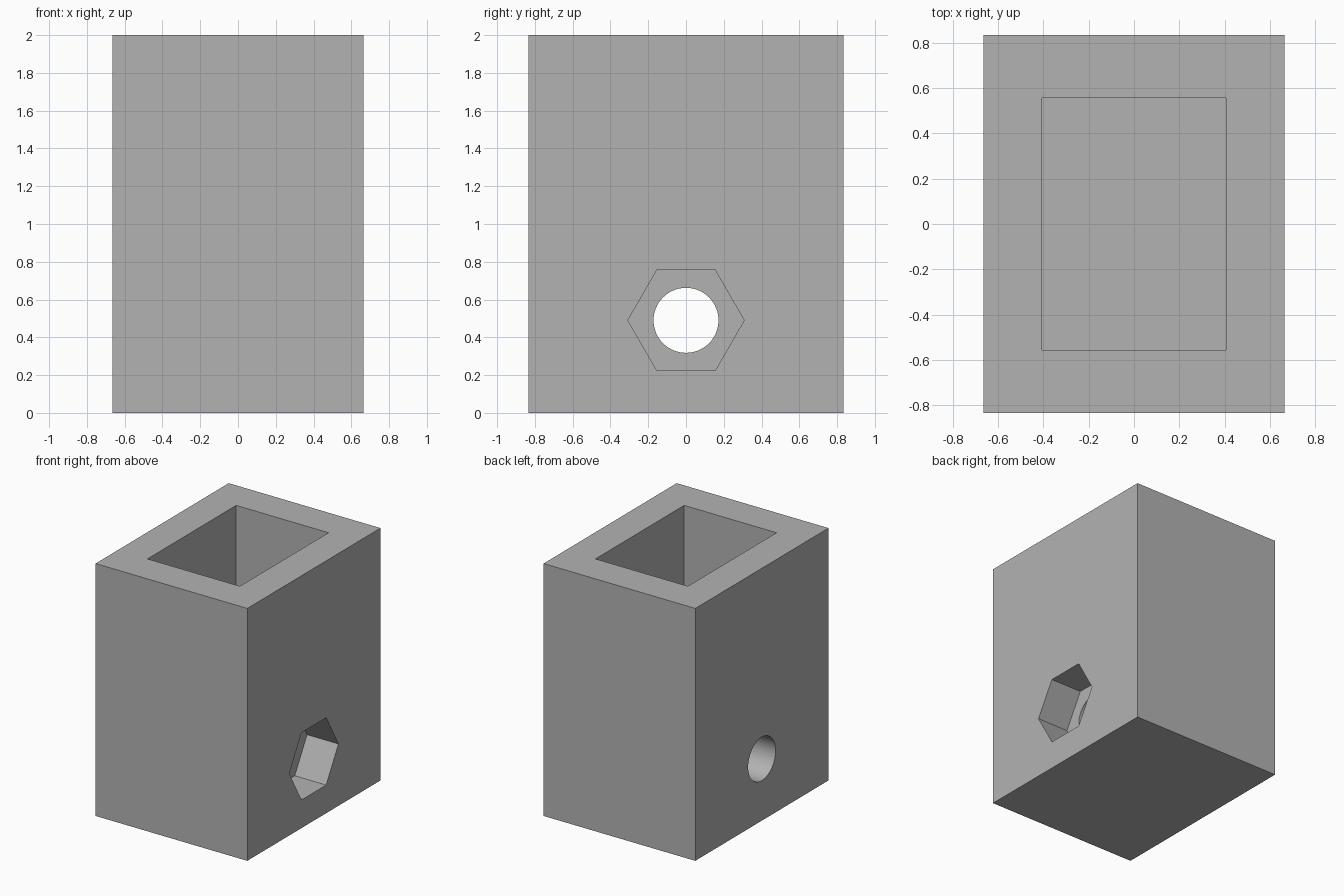
import bpy
import math

if "Cube" in bpy.data.objects:
    bpy.data.objects.remove(bpy.data.objects["Cube"])

W, D, H = 1.33, 1.667, 2.0      # block size
HOLE_Z = 0.49                   # height of the bolt axis
FLOOR_Z = 0.98                  # bottom of the upper pocket


def box(name, size, centre):
    bpy.ops.mesh.primitive_cube_add(size=1, location=centre)
    ob = bpy.context.object
    ob.name = name
    ob.scale = size
    bpy.ops.object.transform_apply(location=True, rotation=False, scale=True)
    return ob


def prism_x(name, sides, radius, x0, x1):
    """Regular prism lying along x, with a corner pointing along y."""
    bpy.ops.mesh.primitive_cylinder_add(vertices=sides, radius=radius, depth=x1 - x0,
                                        location=((x0 + x1) / 2, 0, HOLE_Z),
                                        rotation=(0, math.pi / 2, 0))
    ob = bpy.context.object
    ob.name = name
    bpy.ops.object.transform_apply(location=True, rotation=True, scale=True)
    return ob


def cut(target, cutter):
    mod = target.modifiers.new(cutter.name, 'BOOLEAN')
    mod.operation = 'DIFFERENCE'
    mod.solver = 'EXACT'
    mod.object = cutter
    cutter.hide_render = True
    bpy.context.view_layer.objects.active = target
    bpy.ops.object.modifier_apply(modifier=mod.name)
    bpy.data.objects.remove(cutter, do_unlink=True)


# Solid block
block = box("block", (W, D, H), (0, 0, H / 2))

# Rectangular pocket open at the top
cut(block, box("pocket_cutter", (0.81, 1.11, 1.5), (0, 0, FLOOR_Z + 0.75)))

# Bolt hole right through, with a hexagonal nut recess on the right side
cut(block, prism_x("hole_cutter", 64, 0.172, -1, 1))
cut(block, prism_x("nut_cutter", 6, 0.308, W / 2 - 0.275, 1))

# Plain grey
grey = bpy.data.materials.new("grey")
grey.diffuse_color = (0.45, 0.45, 0.45, 1)
grey.use_nodes = True
grey.node_tree.nodes["Principled BSDF"].inputs["Base Color"].default_value = grey.diffuse_color
block.data.materials.clear()
block.data.materials.append(grey)
for poly in block.data.polygons:
    poly.material_index = 0

# Round the hole, keep the edges crisp
bpy.ops.object.select_all(action='DESELECT')
block.select_set(True)
bpy.context.view_layer.objects.active = block
bpy.ops.object.shade_smooth_by_angle(angle=math.radians(30))
